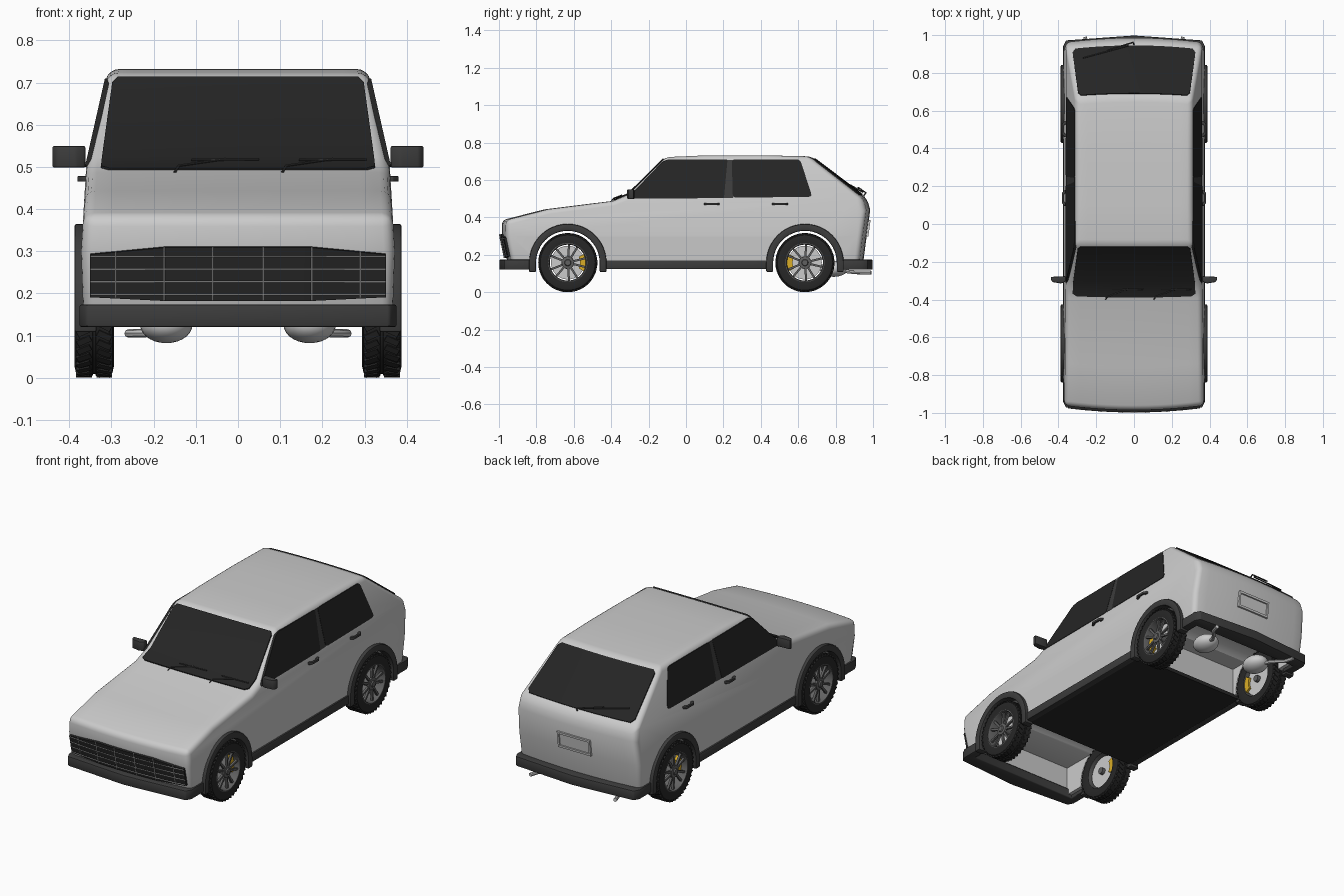
import bpy, bmesh, math
from mathutils import Matrix, Vector

if "Cube" in bpy.data.objects:
    bpy.data.objects.remove(bpy.data.objects["Cube"])


def material(name, *rgb):
    m = bpy.data.materials.new(name)
    m.diffuse_color = (*rgb, 1)
    m.use_nodes = True
    m.node_tree.nodes["Principled BSDF"].inputs["Base Color"].default_value = m.diffuse_color
    return m


GLASS = material("dark_glass", .018, .018, .018)
TRIM = material("black_trim", .045, .045, .045)
RUBBER = material("rubber", .02, .02, .02)
ALLOY = material("dark_alloy", .12, .12, .12)
GOLD = material("caliper_gold", .7, .42, .02)
LIGHT = material("light_metal", .75, .75, .75)


def interp(v, table):
    for (a, p), (b, q) in zip(table, table[1:]):
        if v <= b:
            return p + (q - p) * (v - a) / (b - a)
    return table[-1][1]


def width(z):   # half width of the body at a height
    return interp(z, [(.13, .366), (.3, .372), (.5, .36), (.73, .308)])


def bow(x, y):  # plan-view curvature of nose and tail
    return y * (1 - .18 * x * x)


def nose(x, z, out=.006):
    return Vector((x, bow(x, interp(z, [(.14, -.95), (.3, -.985), (.4, -.985)])) - out, z))


def finish(ob, mat=None, angle=35):
    if mat:
        ob.data.materials.append(mat)
    bpy.ops.object.select_all(action='DESELECT')
    ob.select_set(True)
    bpy.context.view_layer.objects.active = ob
    bpy.ops.object.convert(target='MESH')
    bpy.ops.object.shade_smooth_by_angle(angle=math.radians(angle))
    return ob


def to_object(bm, name):
    bmesh.ops.recalc_face_normals(bm, faces=bm.faces)
    me = bpy.data.meshes.new(name)
    bm.to_mesh(me)
    bm.free()
    ob = bpy.data.objects.new(name, me)
    bpy.context.collection.objects.link(ob)
    return ob


def add_bevel(ob, w, seg=2):
    m = ob.modifiers.new("bevel", 'BEVEL')
    m.width, m.segments, m.limit_method = w, seg, 'ANGLE'
    m.angle_limit = math.radians(30)
    m.use_clamp_overlap = False


def prism(name, pts, fn, d0, d1, mat=None, bevel=0):
    bm = bmesh.new()
    a, b = ([bm.verts.new(fn(p, q, d)) for p, q in pts] for d in (d0, d1))
    bm.faces.new(a)
    bm.faces.new(b)
    for i in range(len(pts)):
        j = (i + 1) % len(pts)
        bm.faces.new((a[i], a[j], b[j], b[i]))
    ob = to_object(bm, name)
    if bevel:
        add_bevel(ob, bevel)
    return finish(ob, mat)


def box(name, x, y, z, mat=None, bevel=0):
    rect = [(x[0], y[0]), (x[1], y[0]), (x[1], y[1]), (x[0], y[1])]
    return prism(name, rect, lambda a, b, d: (a, b, d), z[0], z[1], mat, bevel)


def rounded(pts, r):
    out = []
    for i, p in enumerate(pts):
        p, a, b = Vector(p), Vector(pts[i - 1]), Vector(pts[(i + 1) % len(pts)])
        s, e = p + (a - p).normalized() * r, p + (b - p).normalized() * r
        out += [s * (1 - t) ** 2 + p * 2 * t * (1 - t) + e * t * t for t in (0, .33, .67, 1)]
    return out


def sheet(name, rows, mat, thick):
    bm = bmesh.new()
    grid = [[bm.verts.new(p) for p in row] for row in rows]
    for r, q in zip(grid, grid[1:]):
        for i in range(len(r) - 1):
            bm.faces.new((r[i], r[i + 1], q[i + 1], q[i]))
    ob = to_object(bm, name)
    m = ob.modifiers.new("thickness", 'SOLIDIFY')
    m.thickness, m.offset = thick, 0
    return finish(ob, mat)


def tubes(name, paths, r, mat=None):
    cu = bpy.data.curves.new(name, 'CURVE')
    cu.dimensions, cu.bevel_depth, cu.bevel_resolution, cu.use_fill_caps = '3D', r, 2, True
    for path in paths:
        s = cu.splines.new('POLY')
        s.points.add(len(path) - 1)
        for p, c in zip(s.points, path):
            p.co = (*c, 1)
    ob = bpy.data.objects.new(name, cu)
    bpy.context.collection.objects.link(ob)
    return finish(ob, mat)


def lathe(name, prof, s, cy, mat=None, a0=0, a1=360, n=48):
    bm = bmesh.new()
    full = a1 - a0 == 360
    rings = []
    for k in range(n if full else n + 1):
        a = math.radians(a0 + (a1 - a0) * k / n)
        rings.append([bm.verts.new((s * x, cy + r * math.cos(a), AXLE + r * math.sin(a))) for r, x in prof])
    for k in range(n):
        p, q = rings[k], rings[(k + 1) % len(rings)]
        for i in range(len(prof)):
            bm.faces.new((p[i - 1], p[i], q[i], q[i - 1]))
    if not full:
        bm.faces.new(rings[0])
        bm.faces.new(rings[-1])
    return finish(to_object(bm, name), mat)


def blocks(name, s, cy, items, mat):
    bm = bmesh.new()
    base = Matrix.Translation((0, cy, AXLE)) @ Matrix.Diagonal((s, 1, 1, 1))
    for ang, x, r, skew, size in items:
        bmesh.ops.create_cube(bm, size=1, matrix=base @ Matrix.Rotation(math.radians(ang), 4, 'X')
                              @ Matrix.Translation((x, 0, r)) @ Matrix.Rotation(skew, 4, 'Z')
                              @ Matrix.Diagonal((*size, 1)))
    return finish(to_object(bm, name), mat)


AXLE, WHEEL_Y = .158, (-.632, .636)

# Body shell: side profile spread across the width, then shaped
profile = [(-.95, .14), (-.985, .3), (-.985, .385), (-.755, .443), (-.40, .487), (-.31, .523),
           (-.11, .722), (.1, .731), (.4, .732), (.67, .726), (.968, .5), (.985, .44), (.966, .3), (.945, .14)]
bm = bmesh.new()
cols = [[bm.verts.new((u / 5, y, z)) for y, z in profile] for u in range(-5, 6)]
for p, q in zip(cols, cols[1:]):
    for i in range(len(profile)):
        bm.faces.new((p[i - 1], p[i], q[i], q[i - 1]))
bm.faces.new(cols[0])
bm.faces.new(cols[-1])
for z in (.3, .5):
    bmesh.ops.bisect_plane(bm, geom=bm.verts[:] + bm.edges[:] + bm.faces[:], dist=1e-4,
                           plane_co=(0, 0, z), plane_no=(0, 0, 1))
for v in bm.verts:
    v.co.x *= width(v.co.z)
    v.co.y = bow(v.co.x, v.co.y)
body = to_object(bm, "body_shell")
add_bevel(body, .026, 4)
cutters = []
for cy in WHEEL_Y:
    circle = [(cy + .172 * math.cos(a * math.pi / 24), AXLE + .172 * math.sin(a * math.pi / 24)) for a in range(48)]
    cutters.append(prism("arch_cutter", circle, lambda a, b, d: (d, a, b), -.6, .6))
    ends = (-.915, -.44) if cy < 0 else (.44, .915)
    cutters.append(box("underside_cutter", (-.31, .31), ends, (.05, .3)))
for c in cutters:
    m = body.modifiers.new("cut", 'BOOLEAN')
    m.operation, m.object, m.solver = 'DIFFERENCE', c, 'EXACT'
finish(body)
for c in cutters:
    bpy.data.objects.remove(c)
box("floor_panel", (-.36, .36), (-.44, .45), (.125, .145), RUBBER)

# Windscreen and rear window
for name, rows in (("windscreen", [(-.388, .493, .305), (-.375, .498, .325), (-.31, .524, .322),
                                   (-.135, .698, .298), (-.122, .711, .285)]),
                   ("rear_window", [(.69, .711, .28), (.705, .70, .296), (.925, .534, .325), (.943, .52, .31)])):
    sheet(name, [[(w * u / 6, bow(w * u / 6, y), z + .001) for u in range(-6, 7)] for y, z, w in rows], GLASS, .008)

# Grille with chromed bars
xs = (-.35, -.26, -.17, -.08, 0, .08, .17, .26, .35)
top = [(-.35, .293), (-.17, .31), (.17, .31), (.35, .293)]
low = [(-.35, .192), (-.17, .183), (.17, .183), (.35, .192)]
sheet("grille", [[nose(x, interp(x, t)) for x in xs] for t in (top, low)], RUBBER, .012)
bars = [[nose(x, interp(x, low), .014), nose(x, interp(x, top), .014)] for x in (-.29, -.175, -.06, .06, .175, .29)]
bars += [[nose(x, z, .014) for x in xs] for z in (.197, .227, .257, .287)]
tubes("grille_bars", bars, .0018, LIGHT)

# Bumpers
for s, name in ((-1, "front_bumper"), (1, "rear_bumper")):
    plan = [(-.376, .82), (-.376, .94), (-.36, .972), (0, .998), (.36, .972), (.376, .94), (.376, .82),
            (.33, .82), (.33, .905), (-.33, .905), (-.33, .82)]
    prism(name, plan, lambda a, b, d: (a, s * b, d), .12, .174, TRIM, .006)

# Number plate surround
tail = lambda x, z, d: (x, .984 - (.44 - z) * .133 + d, z)
for x0, x1, z0, z1, d in ((-.1, .1, .375, .387, .01), (-.1, .1, .297, .309, .01), (-.1, -.09, .3, .385, .01),
                          (.09, .1, .3, .385, .01), (-.092, .092, .305, .38, .002)):
    prism("plate_surround", [(x0, z0), (x1, z0), (x1, z1), (x0, z1)], tail, -.01, d)

# Wipers
paths = []
for x in (-.15, .105):
    paths += [[(x, -.40, .487), (x + .01, -.385, .503), (x + .12, -.343, .519)],
              [(x + .04, -.35, .517), (x + .2, -.345, .518)]]
tubes("front_wipers", paths, .003, TRIM)
tubes("rear_wiper", [[(0, .95, .515), (-.005, .962, .532), (-.14, .92, .56)],
                     [(-.03, .945, .535), (-.27, .88, .572)]], .004, TRIM)

for s, side in ((1, "right"), (-1, "left")):
    # Side windows and pillar
    skin = lambda y, z, d: (s * (width(z) + d), y, z)
    front = rounded([(-.315, .5), (-.125, .698), (-.095, .71), (.222, .71), (.203, .503)], .01)
    rear = rounded([(.25, .505), (.245, .71), (.61, .71), (.675, .51)], .02)
    prism(side + "_front_window", front, skin, -.01, .003, GLASS)
    prism(side + "_rear_window", rear, skin, -.01, .003, GLASS)
    prism(side + "_door_pillar", [(.2, .503), (.22, .708), (.25, .708), (.255, .505)], skin, -.01, .0015, TRIM)
    # Sill, door handles and mirror
    box(side + "_sill", sorted((s * .34, s * .376)), (-.44, .45), (.123, .17), TRIM, .005)
    for y in (.095, .46):
        grip = [(.355, y), (.368, y), (.381, y + .015), (.381, y + .07), (.368, y + .085), (.355, y + .085),
                (.355, y + .07), (.37, y + .062), (.37, y + .023), (.355, y + .015)]
        prism(side + "_door_handle", grip, lambda a, b, d: (s * a, b, d), .465, .478, TRIM, .002)
    shell = [(.362, -.285), (.362, -.305), (.385, -.315), (.43, -.308), (.44, -.295), (.44, -.28), (.362, -.276)]
    prism(side + "_mirror", shell, lambda a, b, d: (s * a, b, d), .498, .55, TRIM, .005)
    box(side + "_mirror_arm", sorted((s * .345, s * .38)), (-.305, -.28), (.5, .512), TRIM, .003)
    # Silencer and tailpipe
    bm = bmesh.new()
    bmesh.ops.create_uvsphere(bm, u_segments=24, v_segments=14, radius=1,
                              matrix=Matrix.Translation((s * .17, .79, .125)) @ Matrix.Diagonal((.062, .075, .043, 1)))
    finish(to_object(bm, side + "_silencer"), LIGHT)
    tubes(side + "_tailpipe", [[(s * .18, .8, .12), (s * .19, .87, .11), (s * .215, .91, .106),
                                (s * .245, .94, .105), (s * .26, .99, .105)]], .01, LIGHT)

    for cy, end in zip(WHEEL_Y, ("front", "rear")):
        tag = f"{end}_{side}_"
        # Arch flare
        arc = [math.pi * k / 24 for k in range(25)]
        flare = [(cy + .207, .108)] + [(cy + .207 * math.cos(a), AXLE + .207 * math.sin(a)) for a in arc]
        flare += [(cy - .207, .108), (cy - .17, .108)]
        flare += [(cy - .17 * math.cos(a), AXLE + .17 * math.sin(a)) for a in arc] + [(cy + .17, .108)]
        prism(tag + "arch_flare", flare, lambda a, b, d: (s * d, a, b), .335, .388, TRIM, .006)
        # Tyre with tread lugs
        tyre = [(.1, .3), (.13, .294), (.147, .298), (.154, .306), (.154, .337), (.149, .338), (.149, .344),
                (.154, .345), (.154, .376), (.147, .384), (.13, .388), (.104, .385)]
        lathe(tag + "tyre", tyre, s, cy, RUBBER)
        lugs = [(k * 9 + o, .341 + t * .024, .153, -t * .45, (.034, .015, .009))
                for k in range(40) for t, o in ((1, 0), (-1, 4))]
        blocks(tag + "tread", s, cy, lugs, RUBBER)
        # Rim, spokes, hub
        lathe(tag + "rim", [(.105, .3), (.105, .385), (.1, .386), (.096, .378), (.099, .3)], s, cy, ALLOY)
        spokes = [(k * 36 + (4 if k % 2 else -4), .37, .06, 0, (.012, .011, .078)) for k in range(10)]
        blocks(tag + "spokes", s, cy, spokes, ALLOY)
        lathe(tag + "hub", [(.0005, .3), (.018, .3), (.02, .365), (.034, .368), (.032, .378), (.018, .38),
                            (.015, .386), (.0005, .386)], s, cy, ALLOY, n=24)
        # Brake disc and caliper
        lathe(tag + "brake_disc", [(.018, .318), (.09, .318), (.09, .33), (.018, .33)], s, cy, LIGHT)
        mid = 0 if end == "front" else 180
        lathe(tag + "caliper", [(.066, .306), (.097, .306), (.097, .35), (.066, .35)], s, cy, GOLD, mid - 28, mid + 28, 10)
